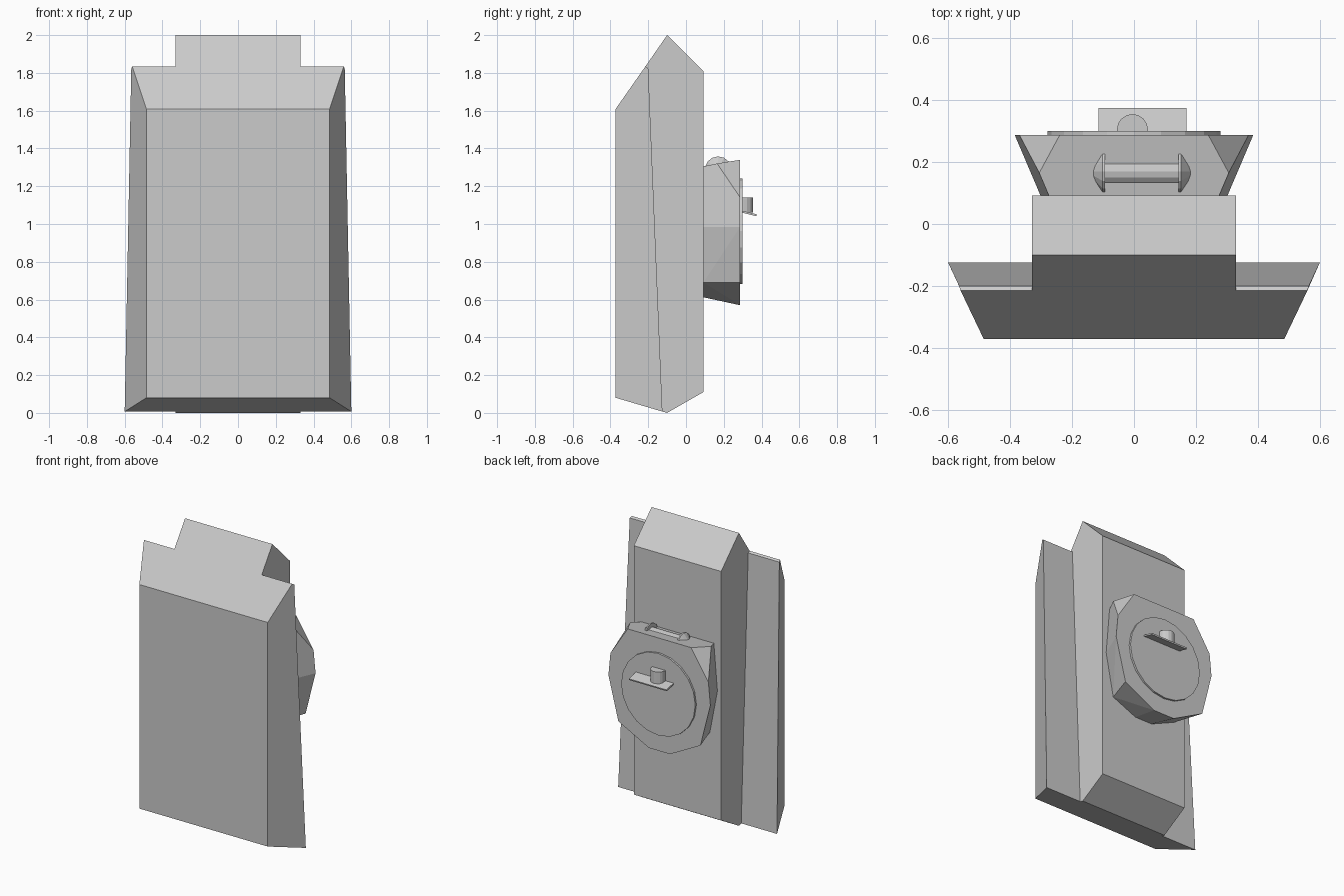
import bpy, bmesh, math
from mathutils import Matrix, Vector

if "Cube" in bpy.data.objects:
    bpy.data.objects.remove(bpy.data.objects["Cube"])


def finish(name, bm):
    bmesh.ops.recalc_face_normals(bm, faces=bm.faces[:])
    mesh = bpy.data.meshes.new(name)
    bm.to_mesh(mesh)
    bm.free()
    obj = bpy.data.objects.new(name, mesh)
    bpy.context.collection.objects.link(obj)
    return obj


def cylinder(name, radius, depth, sides, matrix):
    bm = bmesh.new()
    bmesh.ops.create_cone(bm, cap_ends=True, segments=sides, radius1=radius,
                          radius2=radius, depth=depth, matrix=matrix)
    return finish(name, bm)


# Body: bevelled front slab with side wings and a raised spine behind
half = {
    "f0": (.485, -.372, .08), "f1": (.485, -.372, 1.61),
    "t": (.56, -.215, 1.834), "r": (.565, -.20, 1.825), "b": (.6, -.125, .007),
    "ti": (.33, -.215, 1.834), "ri": (.33, -.20, 1.825), "bi": (.33, -.125, .007),
    "a": (.33, -.10, 2.0), "k": (.33, .092, 1.81),
    "l": (.33, .092, .11), "g": (.33, -.10, 0),
}
bm = bmesh.new()
right = {k: bm.verts.new(p) for k, p in half.items()}
left = {k: bm.verts.new((-p[0], p[1], p[2])) for k, p in half.items()}
for side in (right, left):
    for keys in ("f0 b r t f1", "t r ri ti", "r b bi ri", "ti ri bi g l k a"):
        bm.faces.new([side[k] for k in keys.split()])
for keys in ("f0 f1", "f1 t ti a", "a k", "k l", "l g", "g bi b f0"):
    ks = keys.split()
    bm.faces.new([right[k] for k in ks] + [left[k] for k in reversed(ks)])
finish("body", bm)

# Lock housing: flared plate with chamfered top corners
front = [(.24, 1.34), (.37, 1.14), (.385, .985), (.31, .69), (.08, .57)]
back = [(.275, 1.305), (.302, .985), (.245, .69), (.065, .612)]
pts = [(x, .287, z) for x, z in front] + [(x, .092, z) for x, z in back]
pts.append((.306, .165, 1.32))
bm = bmesh.new()
for x, y, z in pts:
    for s in (-1, 1):
        bm.verts.new((s * x, y, z))
bmesh.ops.convex_hull(bm, input=bm.verts[:])
bmesh.ops.dissolve_limit(bm, angle_limit=math.radians(3),
                         verts=bm.verts[:], edges=bm.edges[:])
finish("lock_housing", bm)

# Dial face
cylinder("dial", .28, .016, 20,
         Matrix.Translation((0, .292, .962)) @ Matrix.Rotation(math.pi / 2, 4, 'X'))

# Knob and its tilted pointer plate
cylinder("knob", .05, .08, 16, Matrix.Translation((-.005, .305, 1.10)))
bm = bmesh.new()
bmesh.ops.create_cube(bm, size=1, matrix=Matrix.Translation((.027, .330, 1.057))
                      @ Matrix.Rotation(math.radians(-14), 4, 'X')
                      @ Matrix.Diagonal((.284, .088, .010, 1)))
finish("pointer_plate", bm)

# Roller on top of the housing: lathed profile about the x axis
profile = [(-.17, 0), (-.17, .015), (-.127, .07), (-.118, .07), (-.118, .044)]
profile += [(-x, r) for x, r in reversed(profile)]
bm = bmesh.new()
verts = [bm.verts.new((x, 0, r)) for x, r in profile]
edges = [bm.edges.new(pair) for pair in zip(verts, verts[1:])]
bmesh.ops.spin(bm, geom=verts + edges, cent=(0, 0, 0), axis=(1, 0, 0),
               angle=2 * math.pi, steps=14)
bmesh.ops.remove_doubles(bm, verts=bm.verts[:], dist=.0005)
bmesh.ops.translate(bm, verts=bm.verts[:], vec=Vector((.025, .17, 1.288)))
finish("roller", bm)
